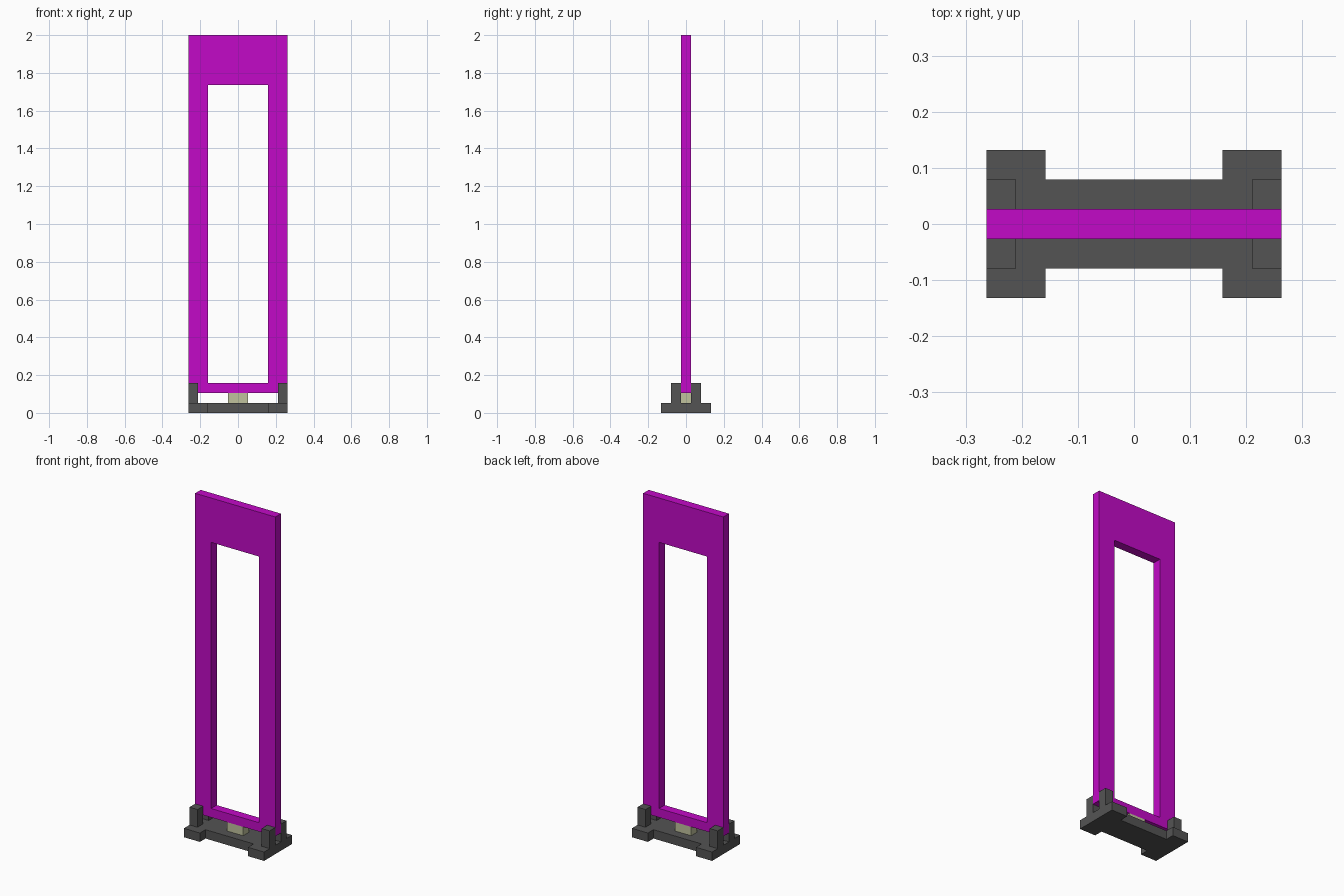
import bpy
import bmesh

cube = bpy.data.objects.get("Cube")
if cube:
    bpy.data.objects.remove(cube, do_unlink=True)

U = 2 / 38  # building module: the model is 38 modules tall


def material(name, rgb):
    m = bpy.data.materials.new(name)
    m.use_nodes = True
    m.diffuse_color = (*rgb, 1)
    m.node_tree.nodes["Principled BSDF"].inputs["Base Color"].default_value = (*rgb, 1)
    return m


magenta = material("magenta", (0.54, 0.003, 0.57))
charcoal = material("charcoal", (0.088, 0.088, 0.088))
pale_olive = material("pale olive", (0.53, 0.54, 0.34))


def extrude_outline(name, points, depth, mat):
    """Closed 3D outline (in modules) swept along a depth vector."""
    bm = bmesh.new()
    face = bm.faces.new([bm.verts.new([c * U for c in p]) for p in points])
    swept = bmesh.ops.extrude_face_region(bm, geom=[face])
    moved = [v for v in swept["geom"] if isinstance(v, bmesh.types.BMVert)]
    bmesh.ops.translate(bm, verts=moved, vec=[c * U for c in depth])
    bmesh.ops.recalc_face_normals(bm, faces=bm.faces)
    mesh = bpy.data.meshes.new(name)
    bm.to_mesh(mesh)
    bm.free()
    mesh.materials.append(mat)
    obj = bpy.data.objects.new(name, mesh)
    bpy.context.collection.objects.link(obj)
    return obj


def box(name, x0, x1, y0, y1, z0, z1, mat):
    outline = [(x0, y0, z0), (x1, y0, z0), (x1, y1, z0), (x0, y1, z0)]
    return extrude_outline(name, outline, (0, 0, z1 - z0), mat)


# H-shaped base plate with wider feet at both ends
half = [(5, -2.5), (5, 2.5), (3, 2.5), (3, 1.5)]
plan = half + [(-3, 1.5), (-3, 2.5), (-5, 2.5), (-5, -2.5),
               (-3, -2.5), (-3, -1.5), (3, -1.5), (3, -2.5)]
extrude_outline("base_plate", [(x, y, 0) for x, y in plan], (0, 0, 1), charcoal)

# Four posts clamping the frame corners
for sx, side in ((1, "left"), (-1, "right")):
    for sy, end in ((-1, "front"), (1, "back")):
        xs = sorted((4 * sx, 5 * sx))
        ys = sorted((0.5 * sy, 1.5 * sy))
        box(f"{end}_{side}_post", *xs, *ys, 1, 3, charcoal)

# Small block carrying the frame
box("support_block", -1, 1, -0.5, 0.5, 1, 2, pale_olive)

# Tall upright frame: one slab with a window, as a bridged ring
bm = bmesh.new()
loops = []
for y in (-0.5, 0.5):
    for hx, z0, z1 in ((5, 2, 38), (3, 3, 33)):
        loops.append([bm.verts.new((x * U, y * U, z * U))
                      for x, z in ((-hx, z0), (hx, z0), (hx, z1), (-hx, z1))])
front_out, front_in, back_out, back_in = loops
for a, b in ((front_out, front_in), (back_out, back_in),
             (front_out, back_out), (front_in, back_in)):
    for i in range(4):
        j = (i + 1) % 4
        bm.faces.new((a[i], a[j], b[j], b[i]))
bmesh.ops.recalc_face_normals(bm, faces=bm.faces)
mesh = bpy.data.meshes.new("upright_frame")
bm.to_mesh(mesh)
bm.free()
mesh.materials.append(magenta)
bpy.context.collection.objects.link(bpy.data.objects.new("upright_frame", mesh))
